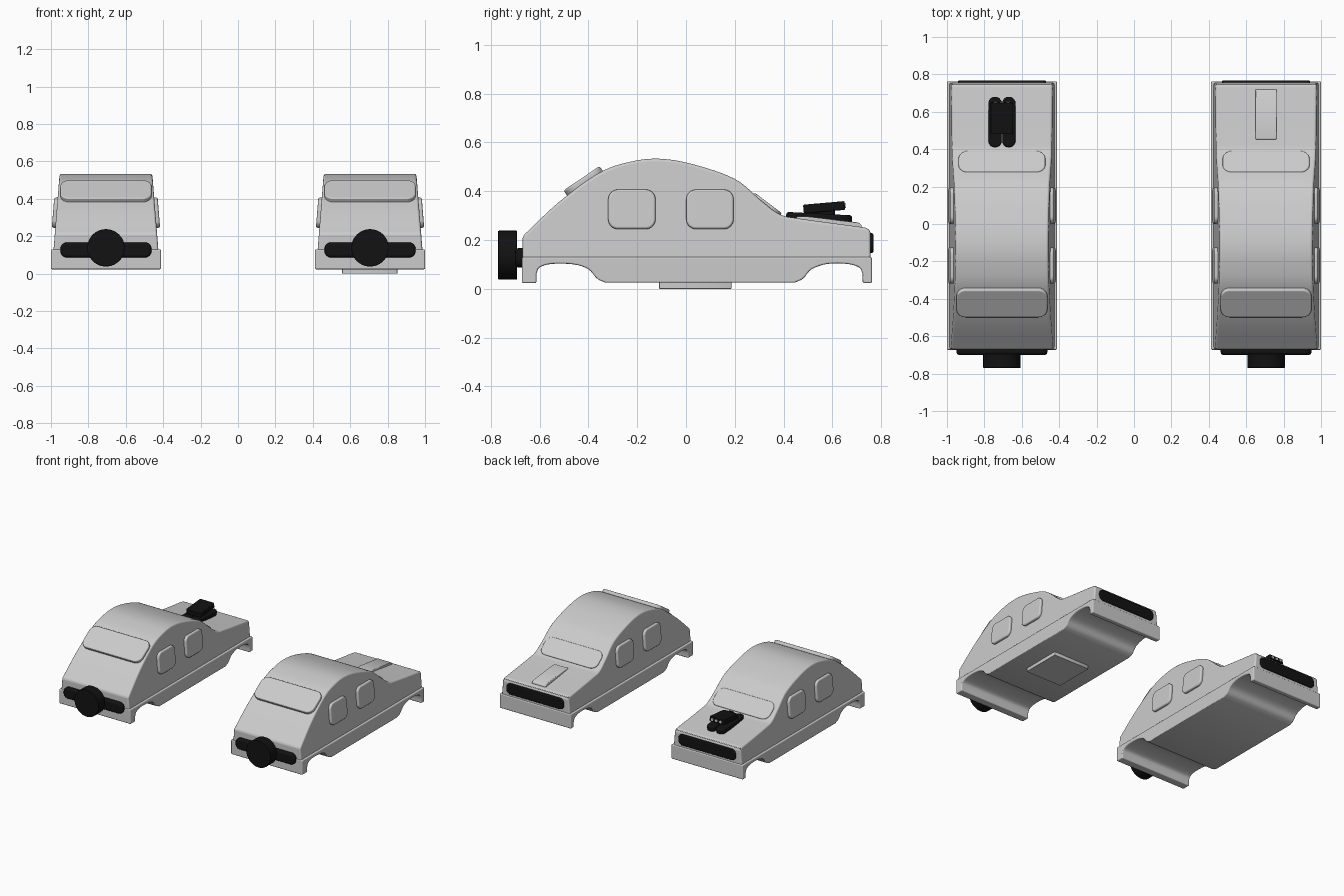
import bpy, bmesh, math
from mathutils import Matrix, Vector

if "Cube" in bpy.data.objects:
    bpy.data.objects.remove(bpy.data.objects["Cube"])

black = bpy.data.materials.new("black")
black.diffuse_color = (0.006, 0.006, 0.006, 1)
black.use_nodes = True
black.node_tree.nodes["Principled BSDF"].inputs["Base Color"].default_value = black.diffuse_color

# local (x, y, z) -> world (y, z, x): side profiles
SIDE = Matrix(((0, 0, 1, 0), (1, 0, 0, 0), (0, 1, 0, 0), (0, 0, 0, 1)))
FLAT = Matrix.Identity(4)


def rot(deg, axis='X'):
    return Matrix.Rotation(math.radians(deg), 4, axis)


def spline(pts, n=6):
    """Smooth open curve through 2D points."""
    p = [Vector(q) for q in pts]
    p = [2 * p[0] - p[1]] + p + [2 * p[-1] - p[-2]]
    out = []
    for a, b, c, d in zip(p, p[1:], p[2:], p[3:]):
        for i in range(n):
            t = i / n
            out.append(0.5 * (2 * b + (c - a) * t + (2 * a - 5 * b + 4 * c - d) * t * t
                              + (3 * b - a - 3 * c + d) * t ** 3))
    return [tuple(v) for v in out] + [tuple(p[-2])]


def rrect(w, h, r, n=8):
    """Rounded rectangle outline; a circle when w = h = 2r."""
    out = []
    for k, (sx, sy) in enumerate(((1, 1), (-1, 1), (-1, -1), (1, -1))):
        for i in range(n + 1):
            a = math.pi / 2 * (k + i / n)
            p = (sx * (w / 2 - r) + r * math.cos(a), sy * (h / 2 - r) + r * math.sin(a))
            if not out or math.dist(p, out[-1]) > 1e-5:
                out.append(p)
    if math.dist(out[0], out[-1]) < 1e-5:
        out.pop()
    return out


def prism(name, pts, depth, loc, basis=FLAT, bevel=0.008, mat=None, taper=None):
    """Extrude an outline evenly both ways, then round its rims."""
    bm = bmesh.new()
    lo = [bm.verts.new((x, y, -depth / 2)) for x, y in pts]
    hi = [bm.verts.new((x, y, depth / 2)) for x, y in pts]
    bm.faces.new(lo[::-1])
    bm.faces.new(hi)
    for i in range(len(pts)):
        j = (i + 1) % len(pts)
        bm.faces.new((lo[i], lo[j], hi[j], hi[i]))
    if taper:
        for v in bm.verts:
            v.co.z = math.copysign(taper(v.co.y), v.co.z)
    bm.transform(Matrix.Translation(loc) @ basis)
    bmesh.ops.recalc_face_normals(bm, faces=bm.faces)
    for f in bm.faces:
        f.smooth = True
    me = bpy.data.meshes.new(name)
    bm.to_mesh(me)
    bm.free()
    ob = bpy.data.objects.new(name, me)
    bpy.context.collection.objects.link(ob)
    if mat:
        me.materials.append(mat)
    b = ob.modifiers.new("round", 'BEVEL')
    b.width, b.segments, b.limit_method = bevel, 3, 'ANGLE'
    b.angle_limit = math.radians(35)
    b.use_clamp_overlap = False
    b.harden_normals = True
    return ob


# upper body outline and skirt outline with both wheel arches
body_pts = ([(-0.67, 0.12)]
            + spline([(-0.67, 0.215), (-0.52, 0.356), (-0.354, 0.476), (-0.23, 0.52), (-0.11, 0.533),
                      (0.03, 0.51), (0.2, 0.45), (0.31, 0.36), (0.385, 0.305), (0.47, 0.287),
                      (0.742, 0.25)])
            + [(0.757, 0.235), (0.757, 0.12)])
arch_a = spline([(-0.613, 0.06), (-0.6, 0.087), (-0.55, 0.102), (-0.46, 0.1), (-0.4, 0.08),
                 (-0.365, 0.042), (-0.33, 0.025)], 4)
arch_b = spline([(0.445, 0.025), (0.48, 0.042), (0.515, 0.08), (0.58, 0.102), (0.66, 0.102),
                 (0.71, 0.087), (0.724, 0.06)], 4)
skirt_pts = ([(-0.673, 0.13), (-0.673, 0.023), (-0.613, 0.023)] + arch_a + arch_b
             + [(0.724, 0.023), (0.762, 0.023), (0.762, 0.13)])

for cx, tag in ((-0.706, "left"), (0.706, "right")):
    # shell
    prism(f"upper_body_{tag}", body_pts, 0.5, (cx, 0, 0), SIDE, 0.012,
          taper=lambda z: 0.28 - 0.08 * (z - 0.13))
    prism(f"skirt_{tag}", skirt_pts, 0.588, (cx, 0, 0), SIDE, 0.007)

    # windows
    prism(f"windscreen_{tag}", rrect(0.486, 0.178, 0.05), 0.036, (cx, -0.418, 0.438), rot(34))
    prism(f"rear_window_{tag}", rrect(0.464, 0.142, 0.05), 0.03, (cx, 0.328, 0.34), rot(-37))
    for s in (-1, 1):
        for y in (-0.222, 0.098):
            prism(f"side_window_{tag}", rrect(0.194, 0.162, 0.04), 0.04,
                  (cx + s * 0.263, y, 0.325), rot(-s * 4.6, 'Y') @ SIDE, 0.01)

    # dark bars and spare wheel
    prism(f"front_bumper_{tag}", rrect(0.486, 0.08, 0.034), 0.05, (cx, -0.675, 0.127),
          rot(90), 0.015, black)
    prism(f"tail_panel_{tag}", rrect(0.47, 0.082, 0.034), 0.03, (cx, 0.753, 0.187),
          rot(90), 0.007, black)
    prism(f"spare_wheel_{tag}", rrect(0.2, 0.2, 0.1, 12), 0.078, (cx, -0.731, 0.138),
          rot(90), 0.004, black)

# engine intake on the left car
cx = -0.706
for s in (-1, 1):
    prism("engine_bank", rrect(0.07, 0.27, 0.034), 0.04, (cx + s * 0.037, 0.545, 0.288),
          rot(-3), 0.01, black)
prism("intake_neck", rrect(0.07, 0.1, 0.02), 0.04, (cx, 0.56, 0.308), FLAT, 0.004, black)
prism("intake_box", rrect(0.12, 0.17, 0.01), 0.036, (cx, 0.566, 0.334), rot(5), 0.005, black)
for k in (-1, 0, 1):
    prism("intake_vent", rrect(0.02, 0.02, 0.01, 4), 0.006, (cx + k * 0.034, 0.651, 0.341),
          rot(95), 0.001)

# hood scoop and underside plate on the right car
scoop = [(0.452, 0.26), (0.452, 0.296), (0.50, 0.296), (0.705, 0.272), (0.72, 0.262), (0.72, 0.24)]
prism("hood_scoop", scoop, 0.114, (0.706, 0, 0), SIDE, 0.006)
prism("base_plate", rrect(0.296, 0.296, 0.004, 2), 0.04, (0.704, 0.038, 0.02), FLAT, 0.002)
